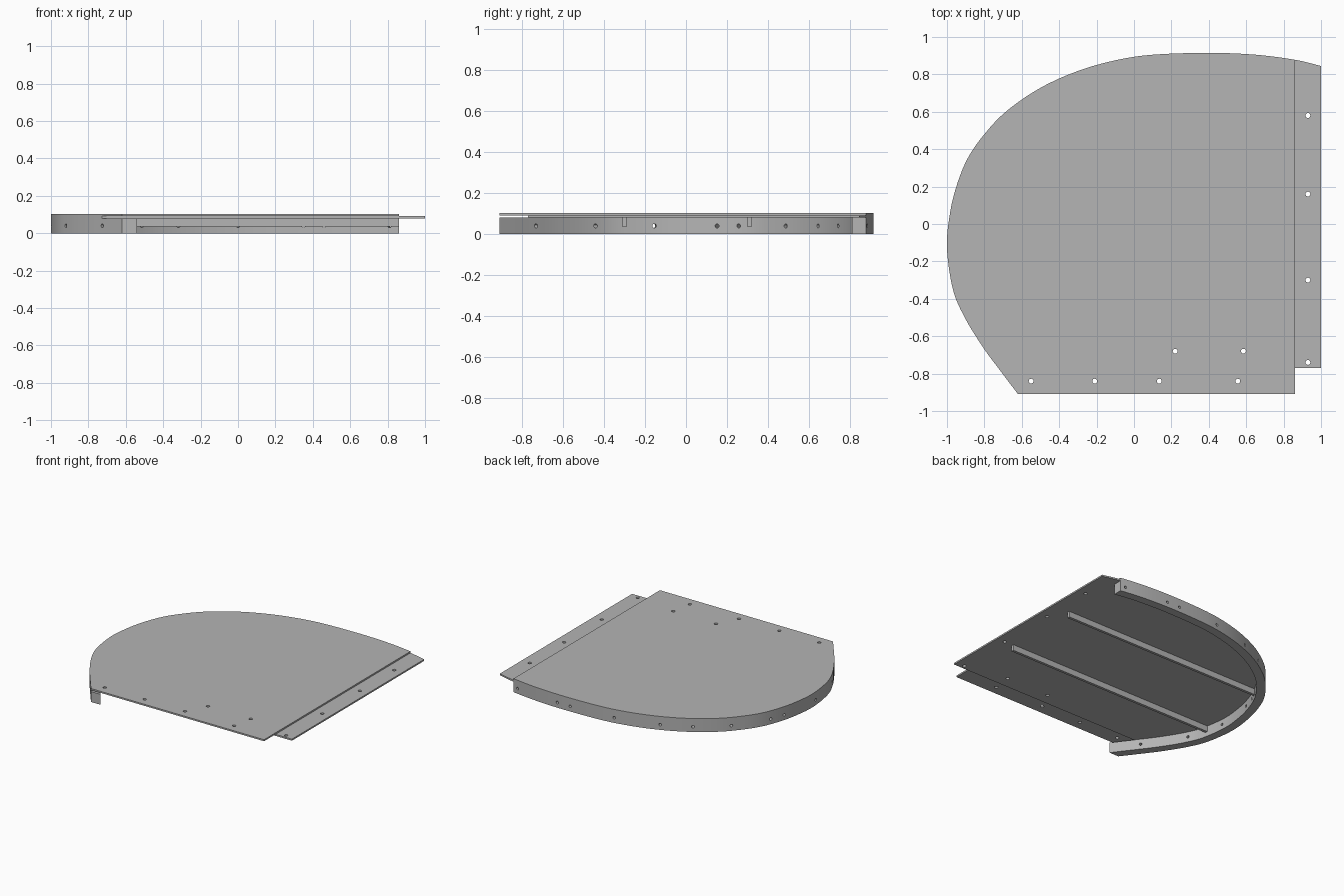
import bpy, bmesh, math
from mathutils import Vector, Matrix

cube = bpy.data.objects.get("Cube")
if cube:
    bpy.data.objects.remove(cube, do_unlink=True)

grey = bpy.data.materials.new("plain grey")
grey.use_nodes = True
COLOUR = (0.46, 0.46, 0.46, 1)
grey.diffuse_color = COLOUR
grey.node_tree.nodes["Principled BSDF"].inputs["Base Color"].default_value = COLOUR

RIM_Z, JOINT_Z, TOP_Z = 0.08, 0.092, 0.104
RIM_THICK, EDGE_X, STEPS = 0.065, 0.86, 6

# Curved edge, from the front corner round the back to the far side
KEYS = [Vector(p) for p in (
    (-.62, -.91), (-.726, -.77), (-.81, -.655), (-.905, -.5), (-.968, -.35),
    (-1, -.13), (-.985, .05), (-.95, .2), (-.89, .35), (-.80, .48), (-.68, .605),
    (-.5, .728), (-.3, .818), (-.1, .875), (.1, .905), (.4, .915), (.65, .905),
    (.86, .878), (1, .845))]


def spline(keys):
    """Smooth curve through the keys."""
    pad = [2 * keys[0] - keys[1]] + keys + [2 * keys[-1] - keys[-2]]
    out = []
    for a, b, c, d in zip(pad, pad[1:], pad[2:], pad[3:]):
        for i in range(STEPS):
            t = i / STEPS
            out.append(0.5 * (2 * b + (c - a) * t + (2 * a - 5 * b + 4 * c - d) * t ** 2
                              + (3 * b - a - 3 * c + d) * t ** 3))
    return out + [keys[-1]]


def add_object(name, bm):
    bmesh.ops.recalc_face_normals(bm, faces=bm.faces)
    mesh = bpy.data.meshes.new(name)
    bm.to_mesh(mesh)
    bm.free()
    mesh.materials.append(grey)
    obj = bpy.data.objects.new(name, mesh)
    bpy.context.collection.objects.link(obj)
    return obj


def prism(name, outline, z0, z1):
    """Flat outline raised from z0 to z1."""
    bm = bmesh.new()
    face = bm.faces.new([bm.verts.new((p[0], p[1], z0)) for p in outline])
    new = bmesh.ops.extrude_face_region(bm, geom=[face])["geom"]
    bmesh.ops.translate(bm, vec=(0, 0, z1 - z0),
                        verts=[g for g in new if isinstance(g, bmesh.types.BMVert)])
    return add_object(name, bm)


def activate(obj):
    bpy.ops.object.select_all(action='DESELECT')
    obj.select_set(True)
    bpy.context.view_layer.objects.active = obj


def drill(obj, holes, radius, depth):
    """Cut round holes given as (centre, axis)."""
    bm = bmesh.new()
    for centre, axis in holes:
        turn = Vector(axis).to_track_quat('Z', 'Y').to_matrix().to_4x4()
        bmesh.ops.create_cone(bm, cap_ends=True, segments=16, radius1=radius, radius2=radius,
                              depth=depth, matrix=Matrix.Translation(centre) @ turn)
    cutter = add_object("hole_cutter", bm)
    cutter.hide_render = True
    activate(obj)
    mod = obj.modifiers.new("holes", 'BOOLEAN')
    mod.operation, mod.solver, mod.object = 'DIFFERENCE', 'EXACT', cutter
    bpy.ops.object.modifier_apply(modifier=mod.name)
    bpy.data.objects.remove(cutter, do_unlink=True)


curve = spline(KEYS)
to_edge = curve[:-STEPS]          # stops at the side edge
from_joint = curve[STEPS:]        # starts at the lower sheet's front edge

# Upper and lower sheets
top_sheet = prism("top_sheet", to_edge + [Vector((EDGE_X, -.91))], JOINT_Z, TOP_Z)
lower_sheet = prism("lower_sheet", from_joint + [Vector((1, -.77))], RIM_Z, JOINT_Z)

# Rim bar following the curved edge, with square-cut ends
inner = []
for i, p in enumerate(to_edge):
    tangent = (curve[i + 1] - curve[max(i - 1, 0)]).normalized()
    inner.append(p + RIM_THICK * Vector((tangent.y, -tangent.x)))
inner = [p for p in inner[1:-1] if p.y > -.9 and p.x < EDGE_X - .01]
inner = [Vector((-.54, -.91))] + inner + [Vector((EDGE_X, .81))]
rim = prism("rim_bar", to_edge + inner[::-1], 0, RIM_Z)

# Two stiffening ribs under the sheets
for name, y, start in (("front_rib", -.30, -.95), ("back_rib", .31, -.87)):
    prism(name, [(start, y - .01), (EDGE_X, y - .01), (EDGE_X, y + .01), (start, y + .01)],
          .035, RIM_Z)

# Fixing holes through the sheets
through = [((x, -.68, .09), (0, 0, 1)) for x in (.22, .585)]
front = [((x, -.84, .09), (0, 0, 1)) for x in (-.55, -.21, .135, .555)]
side = [((.93, y, .09), (0, 0, 1)) for y in (-.74, -.30, .16, .58)]
drill(top_sheet, through + front, .013, .08)
drill(lower_sheet, through + side, .013, .08)

# Fixing holes through the rim, square to the curve
rim_holes = []
for spot in ((-.726, -.77), (-.92, -.47), (-1, -.16), (-.96, .17), (-.92, .28), (-.76, .53),
             (-.55, .70), (-.34, .80), (-.01, .89), (.35, .914), (.46, .914), (.82, .884)):
    i = min(range(1, len(to_edge) - 1), key=lambda k: (to_edge[k] - Vector(spot)).length)
    tangent = to_edge[i + 1] - to_edge[i - 1]
    rim_holes.append(((spot[0], spot[1], .04), (tangent.y, -tangent.x, 0)))
drill(rim, rim_holes, .01, .2)

for obj in (top_sheet, lower_sheet, rim):
    activate(obj)
    bpy.ops.object.shade_smooth_by_angle(angle=math.radians(30))
